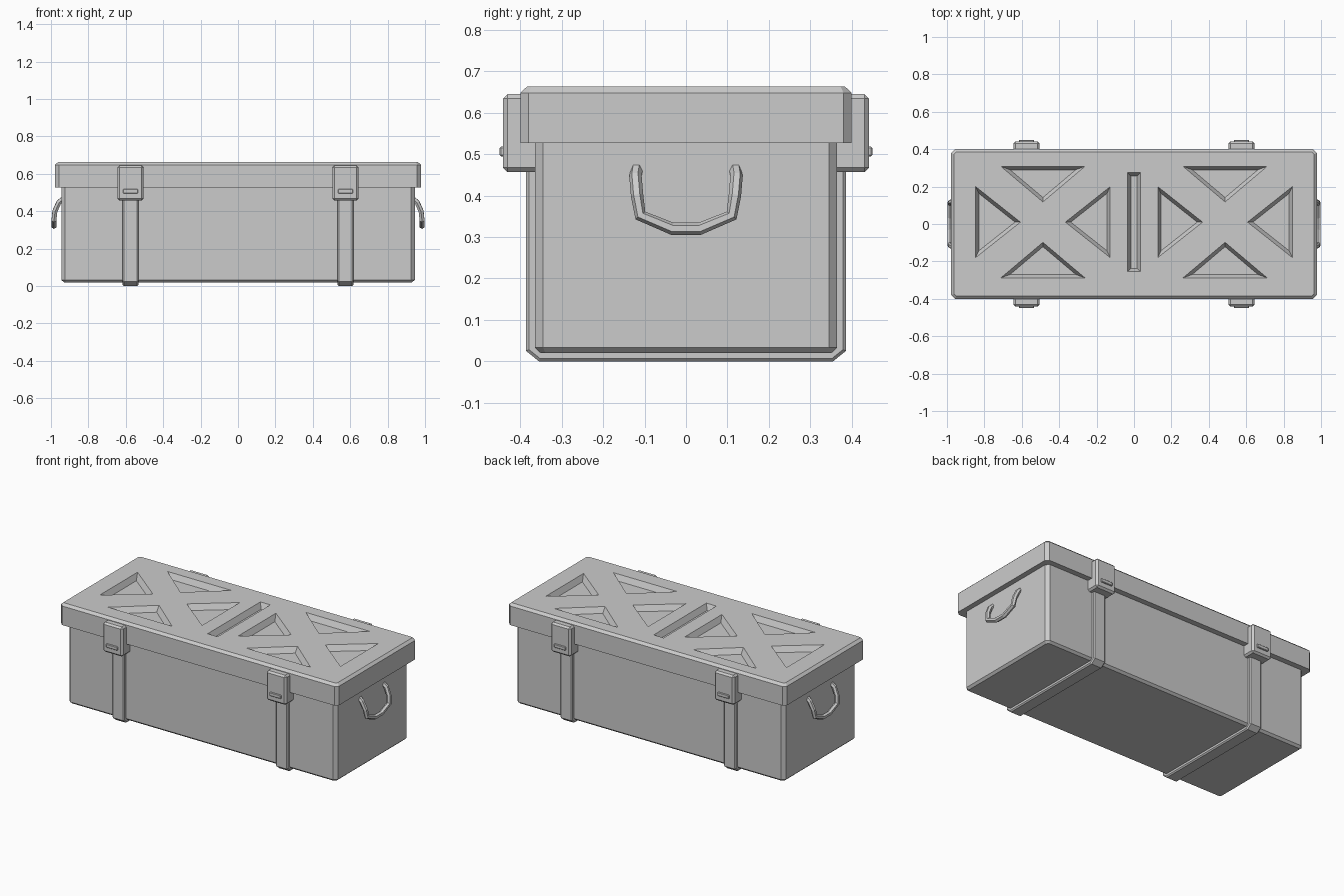
import bpy, bmesh
from mathutils import Vector

if "Cube" in bpy.data.objects:
    bpy.data.objects.remove(bpy.data.objects["Cube"])


def finish(name, bm):
    bmesh.ops.recalc_face_normals(bm, faces=bm.faces)
    mesh = bpy.data.meshes.new(name)
    bm.to_mesh(mesh)
    bm.free()
    obj = bpy.data.objects.new(name, mesh)
    bpy.context.collection.objects.link(obj)
    return obj


def loft(bm, rings):
    """Closed solid through rings of equal point count."""
    vs = [[bm.verts.new(p) for p in r] for r in rings]
    n = len(vs[0])
    for a, b in zip(vs, vs[1:]):
        for i in range(n):
            bm.faces.new((a[i], a[(i + 1) % n], b[(i + 1) % n], b[i]))
    bm.faces.new(vs[0][::-1])
    bm.faces.new(vs[-1])


def inset(poly, d):
    """Move the edges of a counter-clockwise 2D polygon inward by d."""
    pts = [Vector(p) for p in poly]
    out = []
    for i, p in enumerate(pts):
        e1 = (p - pts[i - 1]).normalized()
        e2 = (pts[(i + 1) % len(pts)] - p).normalized()
        n1, n2 = Vector((-e1.y, e1.x)), Vector((-e2.y, e2.x))
        out.append(p + (n1 + n2) * d / (1 + n1.dot(n2)))
    return out


def slab(bm, poly, levels):
    loft(bm, [[(p.x, p.y, z) for p in inset(poly, d)] for z, d in levels])


def chamfered_rect(x, y, c):
    return [(x, c - y), (x, y - c), (x - c, y), (c - x, y),
            (-x, y - c), (-x, c - y), (c - x, -y), (x - c, -y)]


def bevel(obj, width):
    m = obj.modifiers.new("bevel", 'BEVEL')
    m.width, m.segments = width, 1
    m.limit_method, m.angle_limit = 'ANGLE', 0.9


def box(name, lo, hi, width):
    bm = bmesh.new()
    ys = sorted((lo[1], hi[1]))
    loft(bm, [[(lo[0], ys[0], z), (hi[0], ys[0], z), (hi[0], ys[1], z), (lo[0], ys[1], z)]
              for z in (lo[2], hi[2])])
    bevel(finish(name, bm), width)


# Case body
bm = bmesh.new()
slab(bm, chamfered_rect(0.945, 0.365, 0.02), [(0.02, 0.014), (0.033, 0), (0.55, 0)])
finish("case_body", bm)

# Lid
TOP = 0.663
bm = bmesh.new()
slab(bm, chamfered_rect(0.978, 0.40, 0.02), [(0.527, 0), (TOP - 0.015, 0), (TOP, 0.016)])
lid = finish("lid", bm)

# Tapered recesses in the lid: four triangles per half and a centre slot
bm = bmesh.new()
shapes = [[(-0.035, -0.255), (0.035, -0.255), (0.035, 0.275), (-0.035, 0.275)]]
for cx in (-0.487, 0.487):
    for s in (-1, 1):
        shapes.append([(cx + s * 0.12, 0.01), (cx + s * 0.36, 0.01 - s * 0.19),
                       (cx + s * 0.36, 0.01 + s * 0.19)])
        shapes.append([(cx, 0.01 + s * 0.108), (cx + s * 0.225, 0.01 + s * 0.298),
                       (cx - s * 0.225, 0.01 + s * 0.298)])
for shape in shapes:
    slab(bm, shape, [(TOP - 0.035, 0.018), (TOP + 0.0175, -0.009)])
cutter = finish("recess_cutter", bm)
cutter.hide_render = True
mod = lid.modifiers.new("recesses", 'BOOLEAN')
mod.operation, mod.solver, mod.object = 'DIFFERENCE', 'EXACT', cutter
bpy.context.view_layer.objects.active = lid
bpy.ops.object.modifier_apply(modifier=mod.name)
bpy.data.objects.remove(cutter)

# Straps under the case, with a latch and button at each end
band = [(-0.386, 0.5), (-0.386, 0.025), (-0.355, 0), (0.355, 0), (0.386, 0.025), (0.386, 0.5),
        (0.355, 0.5), (0.355, 0.04), (0.345, 0.03), (-0.345, 0.03), (-0.355, 0.04), (-0.355, 0.5)]
for x in (-0.575, 0.575):
    bm = bmesh.new()
    loft(bm, [[(x + dx, y, z) for y, z in band] for dx in (-0.042, 0.042)])
    bevel(finish("strap", bm), 0.007)
    for s in (-1, 1):
        box("latch", (x - 0.07, s * 0.35, 0.457), (x + 0.07, s * 0.442, 0.645), 0.011)
        box("latch_button", (x - 0.04, s * 0.43, 0.495), (x + 0.04, s * 0.45, 0.518), 0.003)

# Hanging carry handles on both ends
half = [(0.937, 0.119, 0.464), (0.958, 0.122, 0.447), (0.979, 0.118, 0.40),
        (0.984, 0.110, 0.352), (0.984, 0.033, 0.320)]
for s in (-1, 1):
    path = half + [(x, -y, z) for x, y, z in reversed(half)]
    cu = bpy.data.curves.new("carry_handle", 'CURVE')
    cu.dimensions = '3D'
    cu.bevel_depth, cu.bevel_resolution, cu.use_fill_caps = 0.015, 1, True
    sp = cu.splines.new('POLY')
    sp.points.add(len(path) - 1)
    for pt, (x, y, z) in zip(sp.points, path):
        pt.co = (s * x, y, z, 1)
    sp.use_smooth = False
    bpy.context.collection.objects.link(bpy.data.objects.new("carry_handle", cu))
